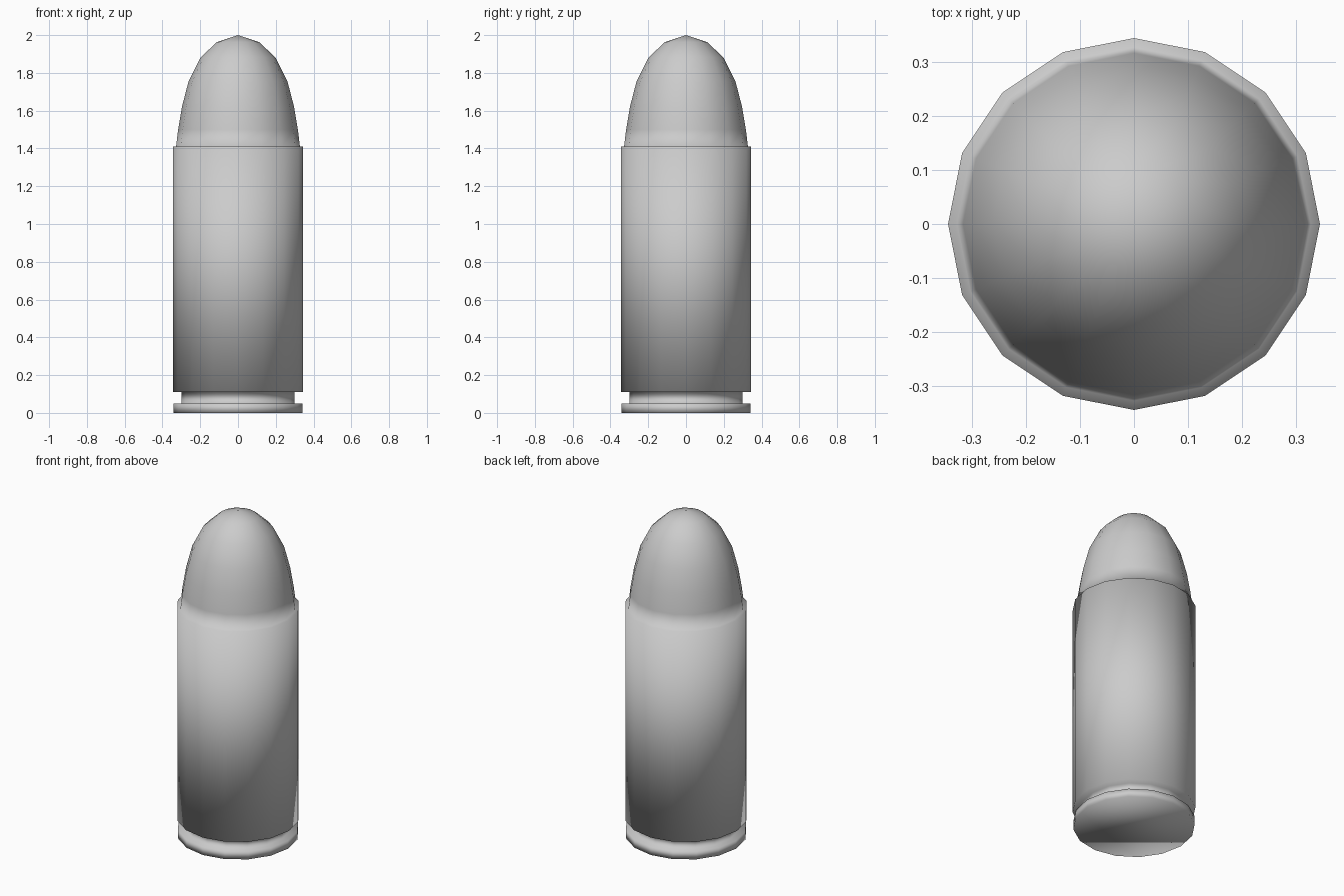
import bpy, bmesh
from math import cos, sin, tau

if "Cube" in bpy.data.objects:
    bpy.data.objects.remove(bpy.data.objects["Cube"])

SIDES = 16

# (radius, height) sections, bottom to top
rim = [(0.341, 0.0), (0.341, 0.05)]
groove = [(0.30, 0.05), (0.30, 0.11)]
case = [(0.345, 0.11), (0.345, 1.41)]
bullet = [(0.328, 1.41), (0.317, 1.50), (0.297, 1.62), (0.262, 1.755),
          (0.198, 1.882), (0.112, 1.963)]
TIP = 2.0


def lathe(name, profile, tip):
    bm = bmesh.new()
    rings = [[bm.verts.new((r * cos(tau * i / SIDES), r * sin(tau * i / SIDES), z))
              for i in range(SIDES)] for r, z in profile]
    # Walls between neighbouring rings
    for a, b in zip(rings, rings[1:]):
        for i in range(SIDES):
            j = (i + 1) % SIDES
            bm.faces.new((a[i], a[j], b[j], b[i]))
    # Flat base and pointed nose
    bm.faces.new(rings[0][::-1])
    top = bm.verts.new((0, 0, tip))
    for i in range(SIDES):
        bm.faces.new((rings[-1][i], rings[-1][(i + 1) % SIDES], top))
    # The whole surface is smooth shaded as one piece
    for f in bm.faces:
        f.smooth = True
    mesh = bpy.data.meshes.new(name)
    bm.to_mesh(mesh)
    bm.free()
    obj = bpy.data.objects.new(name, mesh)
    bpy.context.collection.objects.link(obj)
    return obj


# Rim, extractor groove, case and bullet form one continuous turned body
lathe("cartridge", rim + groove + case + bullet, TIP)
